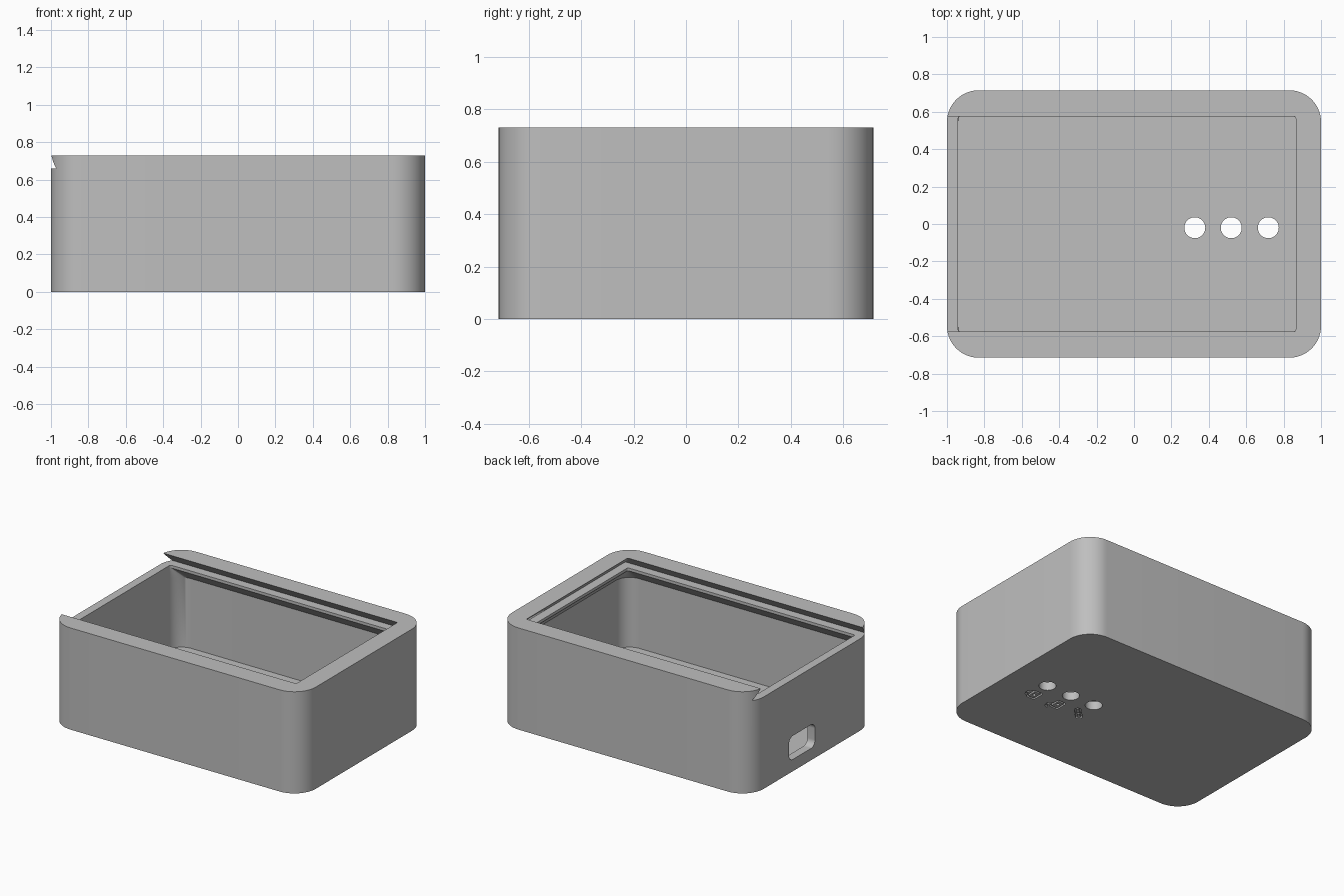
import bpy, bmesh, math
from mathutils import Matrix, Vector

old = bpy.data.objects.get("Cube")
if old:
    bpy.data.objects.remove(old, do_unlink=True)

grey = bpy.data.materials.new("plain grey")
grey.use_nodes = True
COLOUR = (0.52, 0.52, 0.52, 1)
grey.diffuse_color = COLOUR
grey.node_tree.nodes["Principled BSDF"].inputs["Base Color"].default_value = COLOUR


def rounded(z, x0, x1, y0, y1, r, seg=14):
    """Rounded rectangle loop at height z."""
    pts = []
    corners = [(x1 - r, y1 - r), (x0 + r, y1 - r), (x0 + r, y0 + r), (x1 - r, y0 + r)]
    for k, (cx, cy) in enumerate(corners):
        for i in range(seg + 1):
            a = math.pi / 2 * (k + i / seg)
            pts.append(Vector((cx + r * math.cos(a), cy + r * math.sin(a), z)))
    return pts


def loft(name, sections, closed=False, matrix=None):
    """Skin a stack of matching loops; closed joins the last loop to the first."""
    bm = bmesh.new()
    loops = [[bm.verts.new(p) for p in s] for s in sections]
    pairs = list(zip(loops, loops[1:]))
    if closed:
        pairs.append((loops[-1], loops[0]))
    else:
        bm.faces.new(loops[0])
        bm.faces.new(loops[-1])
    n = len(loops[0])
    for a, b in pairs:
        for i in range(n):
            j = (i + 1) % n
            bm.faces.new((a[i], a[j], b[j], b[i]))
    if matrix:
        bm.transform(matrix)
    bmesh.ops.recalc_face_normals(bm, faces=bm.faces)
    mesh = bpy.data.meshes.new(name)
    bm.to_mesh(mesh)
    bm.free()
    mesh.materials.append(grey)
    ob = bpy.data.objects.new(name, mesh)
    bpy.context.collection.objects.link(ob)
    return ob


def cut(target, cutter):
    """Subtract the cutter for good and delete it."""
    mod = target.modifiers.new("cut", "BOOLEAN")
    mod.operation = "DIFFERENCE"
    mod.solver = "EXACT"
    mod.object = cutter
    bpy.context.view_layer.update()
    graph = bpy.context.evaluated_depsgraph_get()
    mesh = bpy.data.meshes.new_from_object(target.evaluated_get(graph))
    target.modifiers.clear()
    target.data = mesh
    bpy.data.objects.remove(cutter, do_unlink=True)


# Outer shell
box = loft("box_body", [rounded(z, -1, 1, -0.715, 0.715, 0.17) for z in (0, 0.73)])

# Cavity, narrowing under the ledge that carries the lid
cut(box, loft("cavity_cutter", [
    rounded(0.06, -0.94, 0.94, -0.655, 0.655, 0.11),
    rounded(0.56, -0.94, 0.94, -0.655, 0.655, 0.11),
    rounded(0.64, -0.94, 0.865, -0.575, 0.575, 0.012),
    rounded(0.69, -0.94, 0.865, -0.575, 0.575, 0.012)]))

# Dovetail slot for a sliding lid, open at one end
cut(box, loft("lid_slot_cutter", [
    rounded(0.66, -1.1, 0.93, -0.64, 0.64, 0.01, 3),
    rounded(0.76, -1.1, 0.837, -0.547, 0.547, 0.01, 3)]))

# Cable port in the open end
cut(box, loft("port_cutter",
              [rounded(x, -0.255, -0.085, -0.035, 0.26, 0.045) for x in (-1.1, -0.9)],
              matrix=Matrix.Rotation(math.pi / 2, 4, "Y")))

# Three light holes in the floor
HOLES = (0.325, 0.52, 0.718)
R = 0.056
for x in HOLES:
    cut(box, loft("hole_cutter",
                  [rounded(z, x - R, x + R, -0.02 - R, -0.02 + R, R) for z in (-0.1, 0.2)]))

# Engraved marks beside the holes, on the underside
LOW, DEEP, W = -0.05, 0.015, 0.012


def ring_cutter(hx, hy, r, matrix):
    loops = [rounded(z, -hx + d, hx - d, -hy + d, hy - d, r - d, 5)
             for d, z in ((0, LOW), (0, DEEP), (W, DEEP), (W, LOW))]
    return loft("mark_cutter", loops, closed=True, matrix=matrix)


def arc_cutter(x, y, radius, start, end):
    sections = []
    for i in range(13):
        a = start + (end - start) * i / 12
        d = Vector((math.cos(a), math.sin(a), 0))
        c = Vector((x, y, 0))
        sections.append([c + d * r + Vector((0, 0, z)) for r, z in (
            (radius, LOW), (radius, DEEP), (radius - W, DEEP), (radius - W, LOW))])
    return loft("mark_cutter", sections)


MARK_Y = -0.165
for x, shift in ((HOLES[2], 0), (HOLES[1], -0.035)):
    # Padlock: body outline, keyhole dot and shackle
    cut(box, ring_cutter(0.036, 0.047, 0.015, Matrix.Translation((x - 0.01, MARK_Y, 0))))
    cut(box, loft("dot_cutter", [rounded(z, x - 0.021, x + 0.001, MARK_Y - 0.011,
                                         MARK_Y + 0.011, 0.0109, 4) for z in (LOW, DEEP)]))
    cut(box, arc_cutter(x + 0.024, MARK_Y + shift, 0.034, -math.pi / 2, math.pi / 2))

# Pair of chain links
for s in (-1, 1):
    place = (Matrix.Translation((HOLES[0] + 0.01, MARK_Y, 0)) @ Matrix.Rotation(math.pi / 4, 4, "Z")
             @ Matrix.Translation((s * 0.03, 0, 0)))
    cut(box, ring_cutter(0.038, 0.022, 0.021, place))

bpy.ops.object.select_all(action="DESELECT")
box.select_set(True)
bpy.context.view_layer.objects.active = box
bpy.ops.object.shade_smooth_by_angle(angle=math.radians(25))
